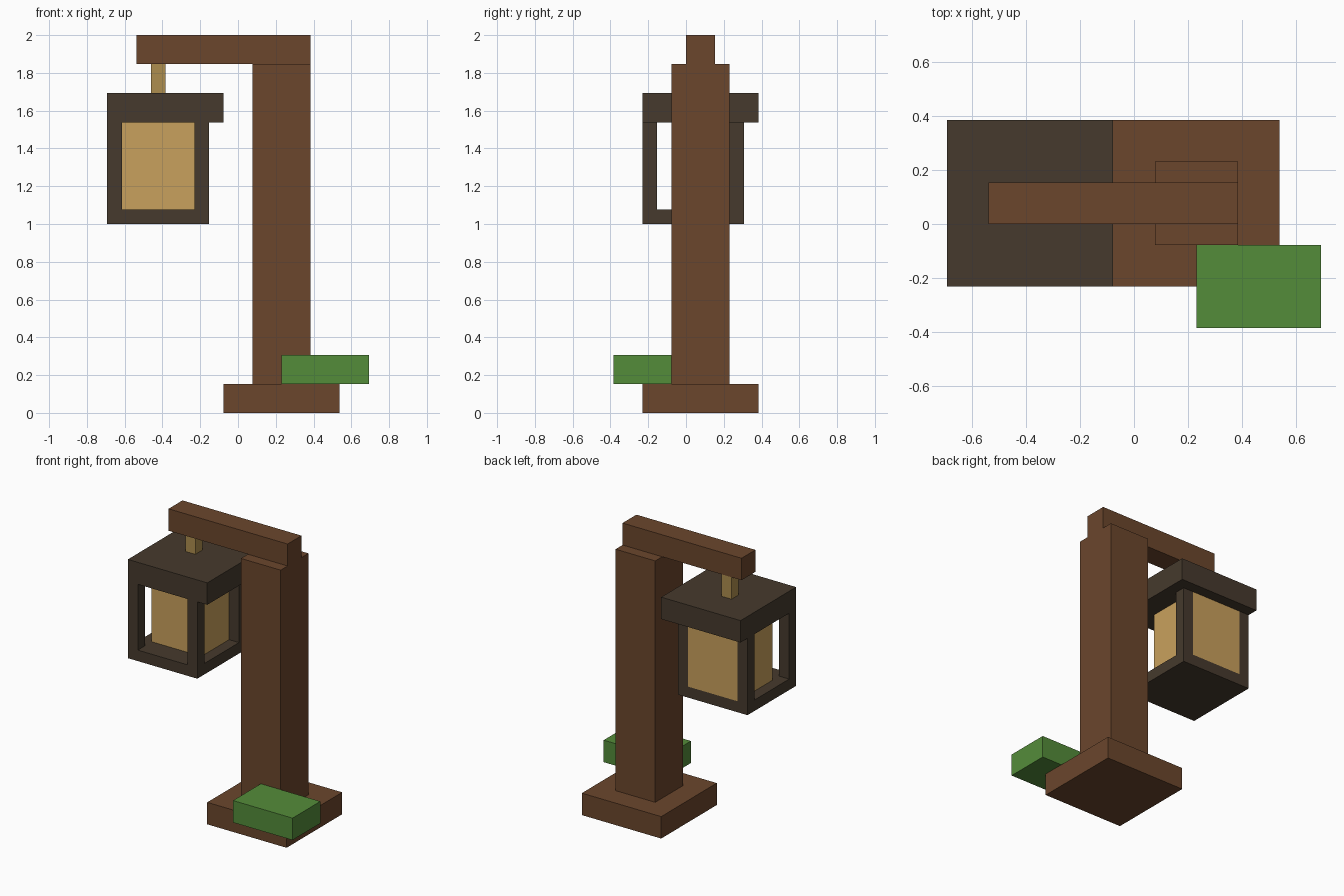
import bpy
import bmesh
from mathutils import Matrix, Vector

U = 2 / 13  # one block unit; all parts sit on half units

old = bpy.data.objects.get("Cube")
if old:
    bpy.data.objects.remove(old, do_unlink=True)


def material(name, rgb):
    """Flat material from 8-bit sRGB values, stored linear."""
    lin = [((c / 255 + 0.055) / 1.055) ** 2.4 for c in rgb]
    mat = bpy.data.materials.new(name)
    mat.use_nodes = True
    mat.diffuse_color = (*lin, 1)
    mat.node_tree.nodes["Principled BSDF"].inputs["Base Color"].default_value = (*lin, 1)
    return mat


wood = material("brown wood", (107, 70, 44))
iron = material("dark iron", (70, 58, 45))
glow = material("warm glow", (201, 161, 93))
brass = material("dull brass", (173, 141, 78))
leaf = material("leaf green", (84, 140, 58))


def box(name, mat, low, high):
    """Flat-shaded box between two corners given in block units."""
    low, high = Vector(low) * U, Vector(high) * U
    bm = bmesh.new()
    bmesh.ops.create_cube(bm, size=1, matrix=Matrix.Translation((low + high) / 2)
                          @ Matrix.Diagonal((*(high - low), 1)))
    mesh = bpy.data.meshes.new(name)
    bm.to_mesh(mesh)
    bm.free()
    mesh.materials.append(mat)
    obj = bpy.data.objects.new(name, mesh)
    bpy.context.collection.objects.link(obj)
    return obj


# Wooden stand
box("base", wood, (-0.5, -1.5, 0), (3.5, 2.5, 1))
box("post", wood, (0.5, -0.5, 1), (2.5, 1.5, 12))
box("arm", wood, (-3.5, 0, 12), (2.5, 1, 13))

# Leafy block resting on the base
box("leaf_block", leaf, (1.5, -2.5, 1), (4.5, -0.5, 2))

# Hanging lantern
box("hanger", brass, (-3, 0.5, 11), (-2.5, 1, 12))
box("lantern_cap", iron, (-4.5, -1.5, 10), (-0.5, 2.5, 11))
box("lantern_floor", iron, (-4.5, -1.5, 6.5), (-1, 2, 7))
box("lantern_light", glow, (-4, -0.5, 7), (-1.5, 2, 10))

# Corner bars of the lantern
for side, x in (("right", -4.5), ("left", -1.5)):
    for end, y in (("front", -1.5), ("back", 1.5)):
        box(f"lantern_bar_{end}_{side}", iron, (x, y, 7), (x + 0.5, y + 0.5, 10))
